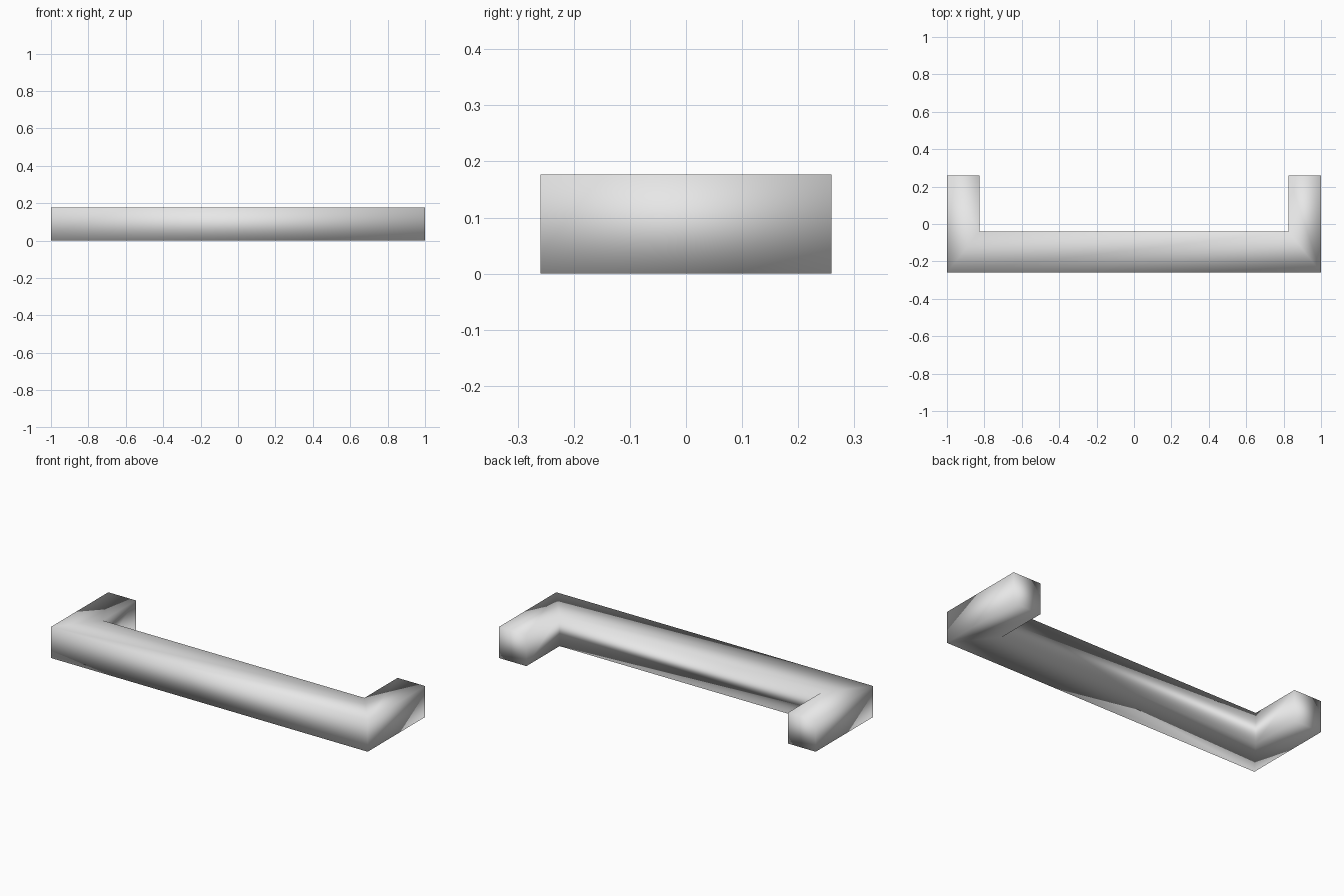
import bpy
import bmesh

cube = bpy.data.objects.get("Cube")
if cube:
    bpy.data.objects.remove(cube, do_unlink=True)

HALF_X, INNER_X = 1.0, 0.826
FRONT, BAR_BACK, BACK = -0.259, -0.04, 0.259
HEIGHT = 0.177

# One satin grey for the whole handle
grey = bpy.data.materials.new("light grey")
grey.use_nodes = True
colour = (0.8, 0.8, 0.8, 1)
grey.diffuse_color = colour
grey.node_tree.nodes["Principled BSDF"].inputs["Base Color"].default_value = colour

# Outer and inner outlines of the U, from one leg end round to the other
outer = [(-HALF_X, BACK), (-HALF_X, FRONT), (HALF_X, FRONT), (HALF_X, BACK)]
inner = [(-INNER_X, BACK), (-INNER_X, BAR_BACK), (INNER_X, BAR_BACK), (INNER_X, BACK)]

bm = bmesh.new()
outer_verts = [bm.verts.new((x, y, 0)) for x, y in outer]
inner_verts = [bm.verts.new((x, y, 0)) for x, y in inner]

# Leg, bar and leg meet at mitred corners
for i in range(3):
    bm.faces.new((outer_verts[i], outer_verts[i + 1], inner_verts[i + 1], inner_verts[i]))

# Raise the U to its full height, keeping the underside closed
raised = bmesh.ops.extrude_face_region(bm, geom=bm.faces[:], use_keep_orig=True)
top_verts = [g for g in raised["geom"] if isinstance(g, bmesh.types.BMVert)]
bmesh.ops.translate(bm, vec=(0, 0, HEIGHT), verts=top_verts)
bmesh.ops.recalc_face_normals(bm, faces=bm.faces[:])

# Soft shading over every corner
for face in bm.faces:
    face.smooth = True

mesh = bpy.data.meshes.new("handle")
bm.to_mesh(mesh)
bm.free()
mesh.materials.append(grey)
handle = bpy.data.objects.new("handle", mesh)
bpy.context.collection.objects.link(handle)
